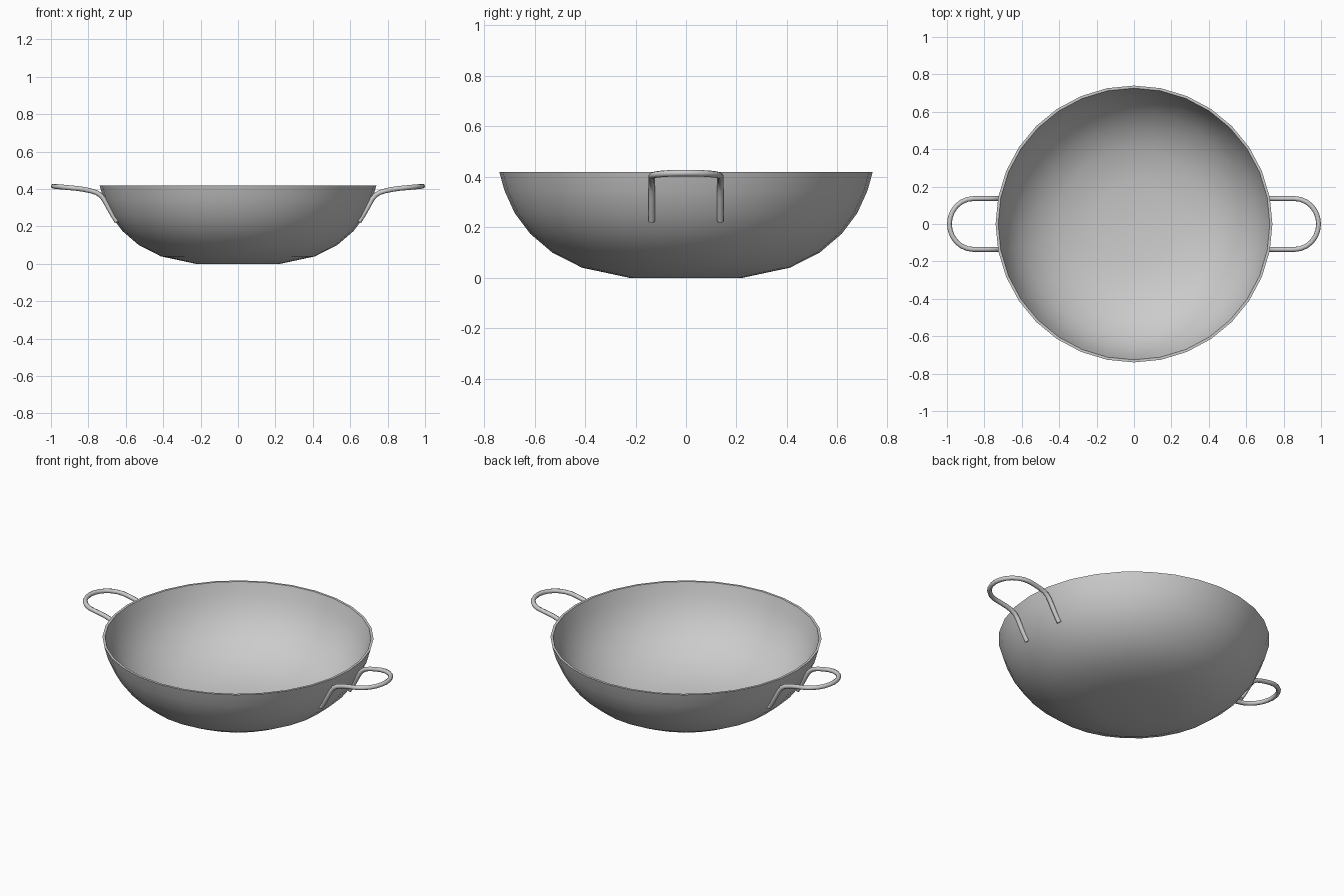
import bpy, bmesh
from math import cos, sin, pi, radians

if "Cube" in bpy.data.objects:
    bpy.data.objects.remove(bpy.data.objects["Cube"])

SIDES = 32

# Pan bowl: closed wall profile (radius, height) spun around z
outer = [(0, 0), (0.225, 0), (0.412, 0.04), (0.53, 0.10), (0.618, 0.175),
         (0.678, 0.255), (0.719, 0.345), (0.74, 0.42)]
inner = [(0.726, 0.42), (0.705, 0.347), (0.665, 0.26), (0.606, 0.183),
         (0.521, 0.111), (0.407, 0.053), (0.222, 0.014), (0, 0.014)]
bm = bmesh.new()
verts = [bm.verts.new((r, 0, z)) for r, z in outer + inner]
edges = [bm.edges.new(pair) for pair in zip(verts, verts[1:])]
bmesh.ops.spin(bm, geom=verts + edges, axis=(0, 0, 1), cent=(0, 0, 0),
               angle=2 * pi, steps=SIDES)
bmesh.ops.remove_doubles(bm, verts=bm.verts, dist=0.0005)
bmesh.ops.recalc_face_normals(bm, faces=bm.faces)
mesh = bpy.data.meshes.new("pan_bowl")
bm.to_mesh(mesh)
bm.free()
bowl = bpy.data.objects.new("pan_bowl", mesh)
bpy.context.collection.objects.link(bowl)

# Handle path: leg up the wall, rounded loop outside, leg back down
HALF = 0.136
leg = [(0.647, 0.225), (0.675, 0.27), (0.70, 0.315), (0.718, 0.347), (0.735, 0.367),
       (0.757, 0.381), (0.79, 0.391), (0.825, 0.398)]
path = [(x, -HALF, z) for x, z in leg]
for i in range(13):
    a = -pi / 2 + pi * i / 12
    path.append((0.858 + 0.129 * cos(a), HALF * sin(a), 0.403 + 0.012 * cos(a)))
path += [(x, HALF, z) for x, z in reversed(leg)]


def make_handle(name, side):
    curve = bpy.data.curves.new(name, 'CURVE')
    curve.dimensions = '3D'
    curve.bevel_depth = 0.013
    curve.bevel_resolution = 2
    curve.use_fill_caps = True
    spline = curve.splines.new('POLY')
    spline.points.add(len(path) - 1)
    for point, (x, y, z) in zip(spline.points, path):
        point.co = (side * x, side * y, z, 1)
    obj = bpy.data.objects.new(name, curve)
    bpy.context.collection.objects.link(obj)
    select(obj)
    bpy.ops.object.convert(target='MESH')
    return bpy.context.object


def select(obj):
    bpy.ops.object.select_all(action='DESELECT')
    obj.select_set(True)
    bpy.context.view_layer.objects.active = obj


handles = [make_handle("right_handle", 1), make_handle("left_handle", -1)]

# Smooth shading with a crisp rim
for obj in [bowl] + handles:
    select(obj)
    bpy.ops.object.shade_smooth_by_angle(angle=radians(50))
